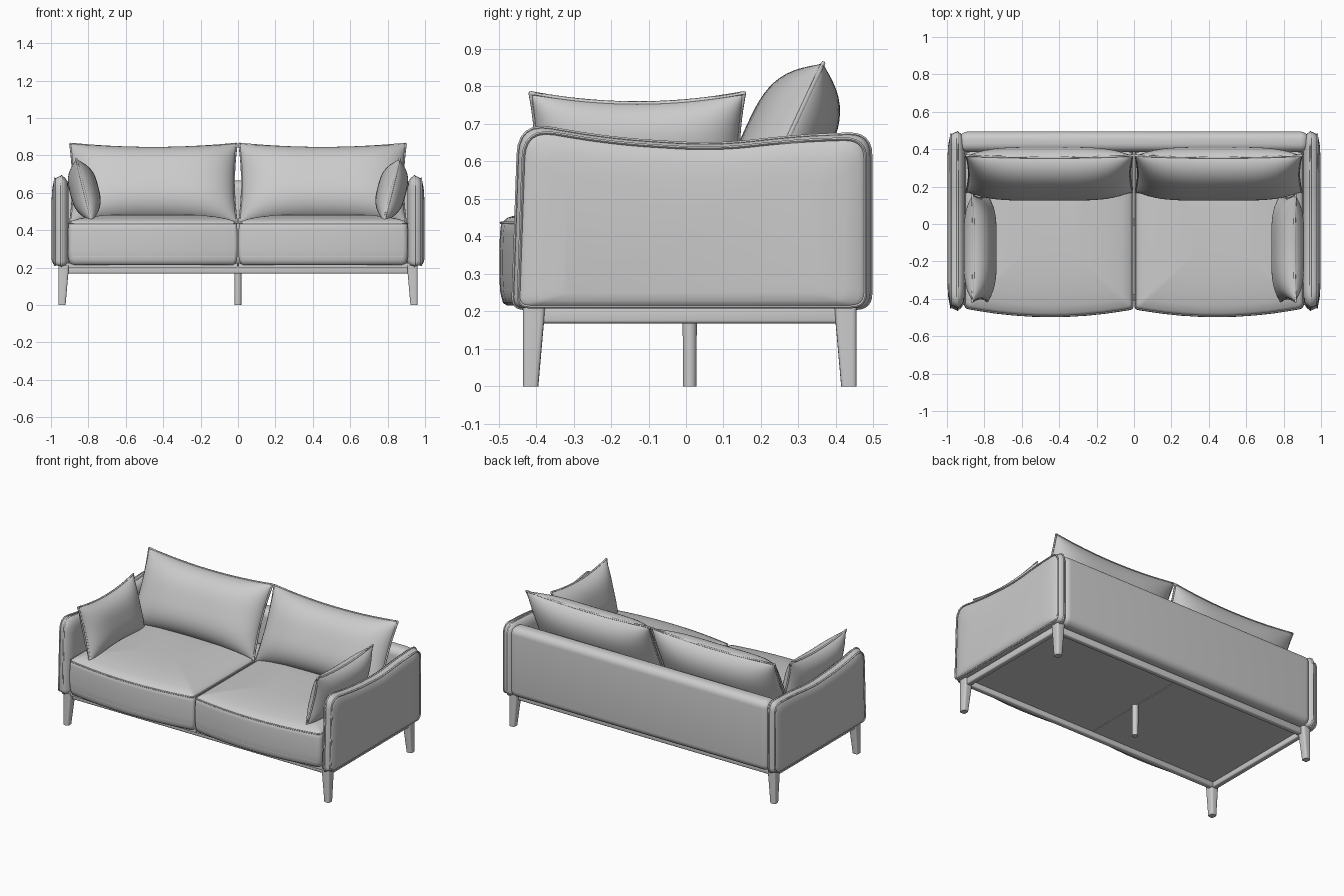
import bpy, bmesh, math
from mathutils import Vector, Matrix

cube = bpy.data.objects.get("Cube")
if cube:
    bpy.data.objects.remove(cube, do_unlink=True)

grey = bpy.data.materials.new("warm_grey_fabric")
grey.use_nodes = True
COLOUR = (0.6, 0.6, 0.6, 1)
grey.diffuse_color = COLOUR
grey.node_tree.nodes["Principled BSDF"].inputs["Base Color"].default_value = COLOUR


def activate(ob):
    bpy.ops.object.select_all(action='DESELECT')
    ob.select_set(True)
    bpy.context.view_layer.objects.active = ob


def finish(name, bm, angle=40):
    bmesh.ops.recalc_face_normals(bm, faces=bm.faces)
    me = bpy.data.meshes.new(name)
    bm.to_mesh(me)
    bm.free()
    me.materials.append(grey)
    ob = bpy.data.objects.new(name, me)
    bpy.context.collection.objects.link(ob)
    activate(ob)
    bpy.ops.object.shade_smooth_by_angle(angle=math.radians(angle))
    return ob


def rounded(corners, steps=6):
    """Closed outline from (a, b, radius) corners, each rounded by a curve."""
    out = []
    for i, (a, b, r) in enumerate(corners):
        p = Vector((a, b))
        q0 = Vector(corners[i - 1][:2])
        q1 = Vector(corners[(i + 1) % len(corners)][:2])
        s = p + (q0 - p).normalized() * r
        e = p + (q1 - p).normalized() * r
        for k in range(steps + 1):
            t = k / steps
            out.append(s * (1 - t) ** 2 + p * 2 * t * (1 - t) + e * t * t)
    return out


def shrink(outline, inset, low=1.0):
    """Scale an outline inward; low weakens the inset on its lower half."""
    lo = Vector((min(p.x for p in outline), min(p.y for p in outline)))
    hi = Vector((max(p.x for p in outline), max(p.y for p in outline)))
    c, h = (lo + hi) / 2, (hi - lo) / 2
    ring = []
    for p in outline:
        d = p - c
        iy = inset * (low if d.y < 0 else 1)
        ring.append(Vector((c.x + d.x * (1 - inset / h.x), c.y + d.y * (1 - iy / h.y))))
    return ring


def loft(name, rings, angle=40):
    bm = bmesh.new()
    vs = [[bm.verts.new(p) for p in ring] for ring in rings]
    n = len(vs[0])
    for a, b in zip(vs, vs[1:]):
        for i in range(n):
            j = (i + 1) % n
            bm.faces.new((a[i], a[j], b[j], b[i]))
    bm.faces.new(vs[0])
    bm.faces.new(vs[-1])
    return finish(name, bm, angle)


def piping(name, points, radius=0.005):
    cu = bpy.data.curves.new(name, 'CURVE')
    cu.dimensions = '3D'
    cu.bevel_depth = radius
    cu.bevel_resolution = 1
    sp = cu.splines.new('POLY')
    sp.points.add(len(points) - 1)
    for pt, co in zip(sp.points, points):
        pt.co = (*co, 1)
    sp.use_cyclic_u = True
    cu.materials.append(grey)
    ob = bpy.data.objects.new(name, cu)
    bpy.context.collection.objects.link(ob)
    activate(ob)
    bpy.ops.object.convert(target='MESH')
    bpy.ops.object.shade_smooth_by_angle(angle=math.radians(60))


def box(name, lo, hi, bevel=0.0, segments=3):
    lo, hi = Vector(lo), Vector(hi)
    bm = bmesh.new()
    bmesh.ops.create_cube(bm, size=1)
    for v in bm.verts:
        v.co = (lo + hi) / 2 + v.co * (hi - lo)
    if bevel:
        bmesh.ops.bevel(bm, geom=bm.edges[:], offset=bevel, segments=segments,
                        profile=0.5, affect='EDGES')
    return finish(name, bm)


def pillow(name, w, h, depth, dip, mat, n=28):
    """Stuffed cushion in its own XZ plane with drawn-in edges and a piped seam."""
    def place(u, v, side):
        x = u * (w - dip * 0.6 * (1 - v * v))
        z = v * (h - dip * (1 - u * u))
        t = max(0, (1 - abs(u) ** 4) * (1 - abs(v) ** 3)) ** 0.6
        return mat @ Vector((x, side * depth * t, z))
    # finer spacing towards the seam
    s = [math.sin(math.pi / 2 * (2 * i / n - 1)) for i in range(n + 1)]
    bm = bmesh.new()
    for side in (-1, 1):
        g = [[bm.verts.new(place(u, v, side)) for v in s] for u in s]
        for i in range(n):
            for j in range(n):
                bm.faces.new((g[i][j], g[i + 1][j], g[i + 1][j + 1], g[i][j + 1]))
    bmesh.ops.remove_doubles(bm, verts=bm.verts, dist=0.0005)
    finish(name, bm, 60)
    rim = ([(u, -1) for u in s[:-1]] + [(1, v) for v in s[:-1]]
           + [(u, 1) for u in s[:0:-1]] + [(-1, v) for v in s[:0:-1]])
    piping(name + "_piping", [place(u, v, 0) for u, v in rim], 0.006)


ARM = rounded([(-0.462, 0.208, 0.03), (0.493, 0.208, 0.04), (0.493, 0.675, 0.06),
               (0.3, 0.668, 0.09), (0.08, 0.643, 0.1), (-0.2, 0.66, 0.12),
               (-0.445, 0.703, 0.085)])
ARM_STEPS = [(0.905, 0.06), (0.912, 0.03), (0.925, 0.01), (0.94, 0), (0.955, 0.002),
             (0.975, 0.012), (0.986, 0.03), (0.993, 0.07), (0.997, 0.13)]
SEAT_STEPS = [(0.215, 0.02), (0.222, 0.008), (0.24, 0.003), (0.255, 0), (0.3, -0.002),
              (0.36, -0.002), (0.41, 0), (0.435, 0.003), (0.45, 0.02), (0.462, 0.06),
              (0.473, 0.12), (0.481, 0.2), (0.486, 0.3)]

for s, side in ((1, "left"), (-1, "right")):
    # Arm: soft panel with a dipped top edge
    loft(side + "_arm", [[(s * x, p.x, p.y) for p in shrink(ARM, i, 0.3)]
                         for x, i in ARM_STEPS], 50)
    for x, i, tag in ((0.944, 0, "inner"), (0.98, 0.014, "outer")):
        piping(f"{side}_arm_{tag}_piping",
               [(s * x, p.x, p.y) for p in shrink(ARM, i, 0.3)])

    # Seat cushion: bowed front and crowned top
    plan = rounded([(s * 0.004, -0.455, 0.02), (s * 0.45, -0.53, 0.4),
                    (s * 0.908, -0.45, 0.03), (s * 0.908, 0.39, 0.03),
                    (s * 0.004, 0.39, 0.02)], 8)
    loft(side + "_seat_cushion", [[(p.x, p.y, z) for p in shrink(plan, i)]
                                  for z, i in SEAT_STEPS], 50)
    for z, tag in ((0.257, "lower"), (0.436, "upper")):
        piping(f"{side}_seat_{tag}_piping",
               [(p.x, p.y, z) for p in shrink(plan, 0.003)], 0.004)

    # Back cushion leaning on the backrest
    pillow(side + "_back_cushion", 0.445, 0.232, 0.115, 0.025,
           Matrix.Translation((s * 0.452, 0.268, 0.652))
           @ Matrix.Rotation(math.radians(-25), 4, 'X'))

    # Throw pillow leaning on the arm
    pillow(side + "_throw_pillow", 0.285, 0.175, 0.078, 0.028,
           Matrix.Translation((s * 0.822, -0.13, 0.612))
           @ Matrix.Rotation(s * math.radians(14), 4, 'Y')
           @ Matrix.Rotation(math.radians(90), 4, 'Z'))

    # Underside panel and side rail
    lo, hi = sorted((s * 0.002, s * 0.92))
    box(side + "_base_panel", (lo, -0.43, 0.2), (hi, 0.42, 0.225))
    lo, hi = sorted((s * 0.915, s * 0.95))
    box(side + "_side_rail", (lo, -0.405, 0.168), (hi, 0.425, 0.212), 0.008)

    # Tapered legs, straight on their outer sides
    for outer, d, end in ((-0.435, 1, "front"), (0.455, -1, "rear")):
        rings = []
        for z, w in ((0, 0.038), (0.17, 0.053), (0.212, 0.056)):
            x0, x1 = s * 0.96, s * (0.96 - w)
            y0, y1 = outer, outer + d * (w + 0.003)
            sq = rounded([(x0, y0, 0.012), (x1, y0, 0.012),
                          (x1, y1, 0.012), (x0, y1, 0.012)], 3)
            rings.append([(p.x, p.y, z) for p in sq])
        loft(f"{side}_{end}_leg", rings)

# Backrest
box("backrest", (-0.935, 0.385, 0.21), (0.935, 0.494, 0.665), 0.045, 6)

# Front and rear rails
for y, name in ((-0.41, "front_rail"), (0.395, "rear_rail")):
    box(name, (-0.925, y, 0.168), (0.925, y + 0.035, 0.212), 0.008)

# Middle support leg
bm = bmesh.new()
bmesh.ops.create_cone(bm, cap_ends=True, segments=20, radius1=0.018, radius2=0.019,
                      depth=0.2, matrix=Matrix.Translation((0, 0.01, 0.1)))
finish("middle_leg", bm)
